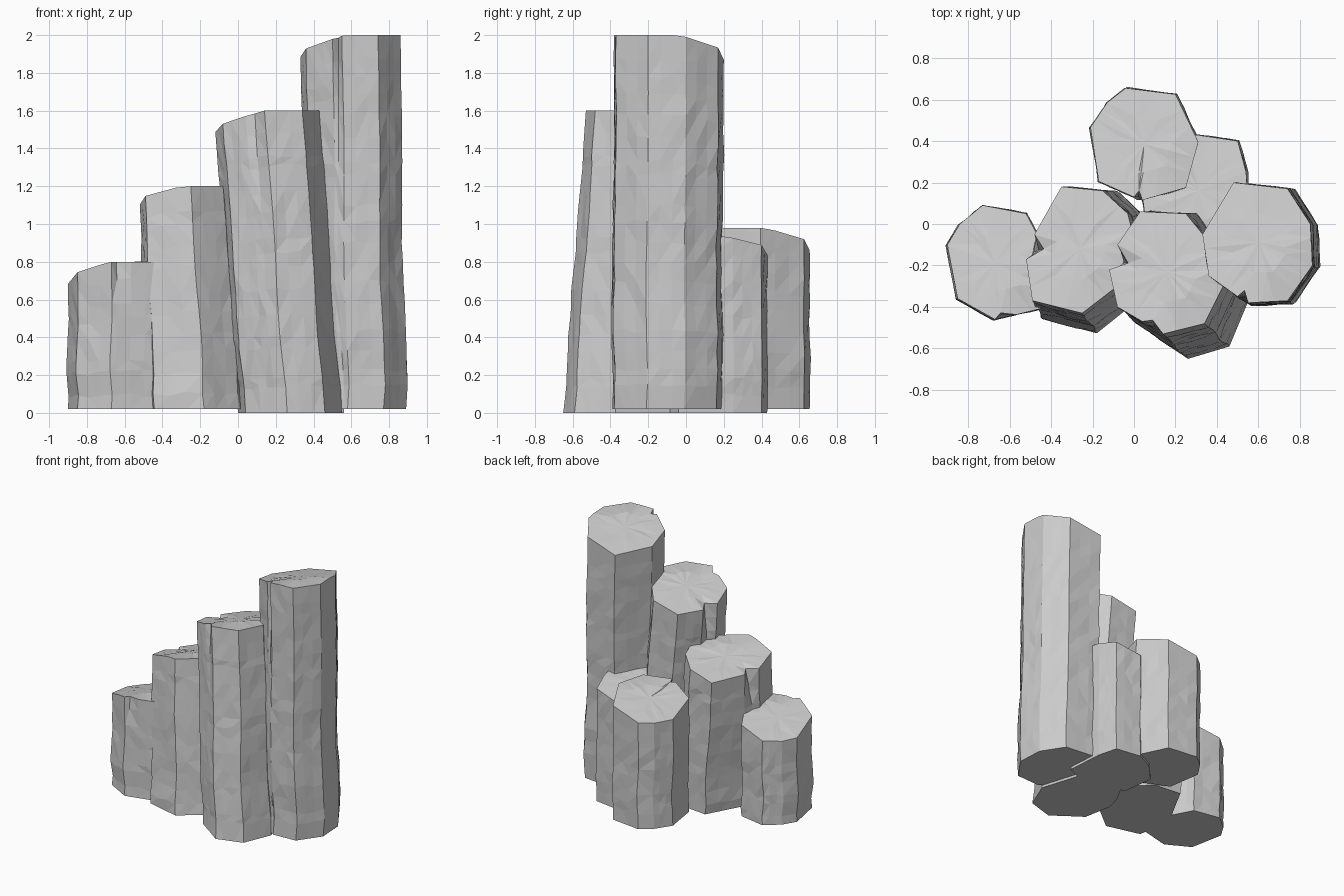
import bpy
import bmesh
import math
import random
from mathutils import Vector

random.seed(7)

cube = bpy.data.objects.get("Cube")
if cube:
    bpy.data.objects.remove(cube, do_unlink=True)

# One stone colour for the whole cluster
stone = bpy.data.materials.new("pale grey stone")
stone.use_nodes = True
colour = (0.6, 0.6, 0.6, 1)
stone.diffuse_color = colour
stone.node_tree.nodes["Principled BSDF"].inputs["Base Color"].default_value = colour


def split_sides(outline, clefts):
    """Divide long sides; each point keeps its corner flag and cleft depth."""
    points = []
    for i, corner in enumerate(outline):
        a, b = Vector(corner), Vector(outline[(i + 1) % len(outline)])
        parts = 3 if (b - a).length > .12 else 1
        for k in range(parts):
            depth = clefts.get(i, 0) if k == 0 else 0
            points.append((a.lerp(b, k / parts), k == 0, depth))
    return points


def top_height(p, height):
    """The cap is level at the front and falls away to the back right."""
    return height - .32 * max(0, -.7 * p.x + .6 * p.y + .15)


def column(name, centre, height, outline, clefts={}, lean=(0, 0), flare=(0, 0),
           bottom=.02, bulge=0):
    points = split_sides(outline, clefts)
    count = len(points)
    phase = random.uniform(0, math.tau)
    levels = max(8, round(height / .11))
    heights = [k / levels for k in range(levels + 1)]
    heights = [t + random.uniform(-.3, .3) / levels if 0 < t < 1 else t for t in heights]
    bm = bmesh.new()
    rings = []

    # Stacked rings, leaning and widening towards the foot; clefts fade downwards
    for t in heights:
        inner = 0 < t < 1
        sway = .012 * math.sin(t * 8 + phase) * (1 - t) if inner else 0
        swell = 1 + bulge * math.exp(-((t * height - .45) / .13) ** 2)
        ring = []
        for p, is_corner, depth in points:
            scale = swell - depth * max(0, 1 - 3 * (1 - t))
            if inner:
                scale += random.uniform(-.015, .015)
            spread = Vector((p.x * flare[0] + lean[0], p.y * flare[1] + lean[1]))
            q = p * scale + spread * (1 - t) + Vector((sway, sway / 2))
            z = bottom + (top_height(p, height) - bottom) * t
            if inner and not is_corner:
                z += random.uniform(-.015, .015)
            ring.append(bm.verts.new((q.x, q.y, z)))
        rings.append(ring)

    # Gently uneven cap: a smaller ring and a centre point
    cap = []
    for p, _, _ in points:
        q = p * .5
        z = top_height(q, height) + random.uniform(-.004, .004)
        cap.append(bm.verts.new((q.x, q.y, z)))
    rings.append(cap)

    for low, high in zip(rings, rings[1:]):
        for i in range(count):
            j = (i + 1) % count
            bm.faces.new((low[i], low[j], high[j], high[i]))
    peak = bm.verts.new((0, 0, top_height(Vector((0, 0)), height)))
    for i in range(count):
        bm.faces.new((cap[i], cap[(i + 1) % count], peak))
    bm.faces.new(rings[0][::-1])

    bmesh.ops.triangulate(bm, faces=bm.faces[:])
    bmesh.ops.recalc_face_normals(bm, faces=bm.faces[:])
    mesh = bpy.data.meshes.new(name)
    bm.to_mesh(mesh)
    bm.free()
    mesh.materials.append(stone)
    obj = bpy.data.objects.new(name, mesh)
    obj.location = (*centre, 0)
    bpy.context.collection.objects.link(obj)


# Row of columns stepping up from right to left
column("lowest_column", (-.67, -.19), .8, [
    (-.06, .28), (.15, .24), (.23, .09), (.25, -.21), (.03, -.265), (0, -.27),
    (-.18, -.17), (-.23, .09), (-.17, .19)], clefts={4: .1})

column("second_column", (-.26, -.12), 1.2, [
    (-.09, .3), (.11, .28), (.23, .17), (.26, .05), (.18, -.18), (.01, -.31),
    (-.23, -.25), (-.26, -.05), (-.25, 0), (-.22, .07)],
    clefts={8: .3}, lean=(.07, -.05), flare=(.1, .15))

column("third_column", (.16, -.23), 1.6, [
    (-.13, .29), (.09, .28), (.18, .17), (.27, -.07), (.18, -.25), (-.02, -.3),
    (-.08, -.265), (-.12, -.24), (-.24, -.17), (-.28, .01), (-.27, .06), (-.24, .13)],
    clefts={6: .12, 10: .3}, lean=(.12, -.06), flare=(0, .2), bottom=0)

column("tallest_column", (.6, -.09), 2, [
    (-.12, .29), (.14, .26), (.25, .09), (.26, -.11), (.14, -.28), (-.05, -.29),
    (-.08, -.27), (-.1, -.26), (-.24, -.16), (-.27, .04)],
    clefts={6: .15}, lean=(.03, -.01), bulge=.03)

# Pair of short columns behind
column("back_left_column", (.31, .16), .94, [
    (-.01, .27), (.19, .24), (.23, .09), (.25, -.2), (0, -.31), (-.25, -.18),
    (-.28, .06), (-.15, .2)], bottom=0)

column("back_column", (.05, .385), .98, [
    (-.09, .27), (.15, .24), (.26, .01), (.2, -.21), (-.01, -.27), (-.03, -.265),
    (-.05, -.255), (-.22, -.18), (-.26, .08), (-.18, .2)], clefts={5: .15})
